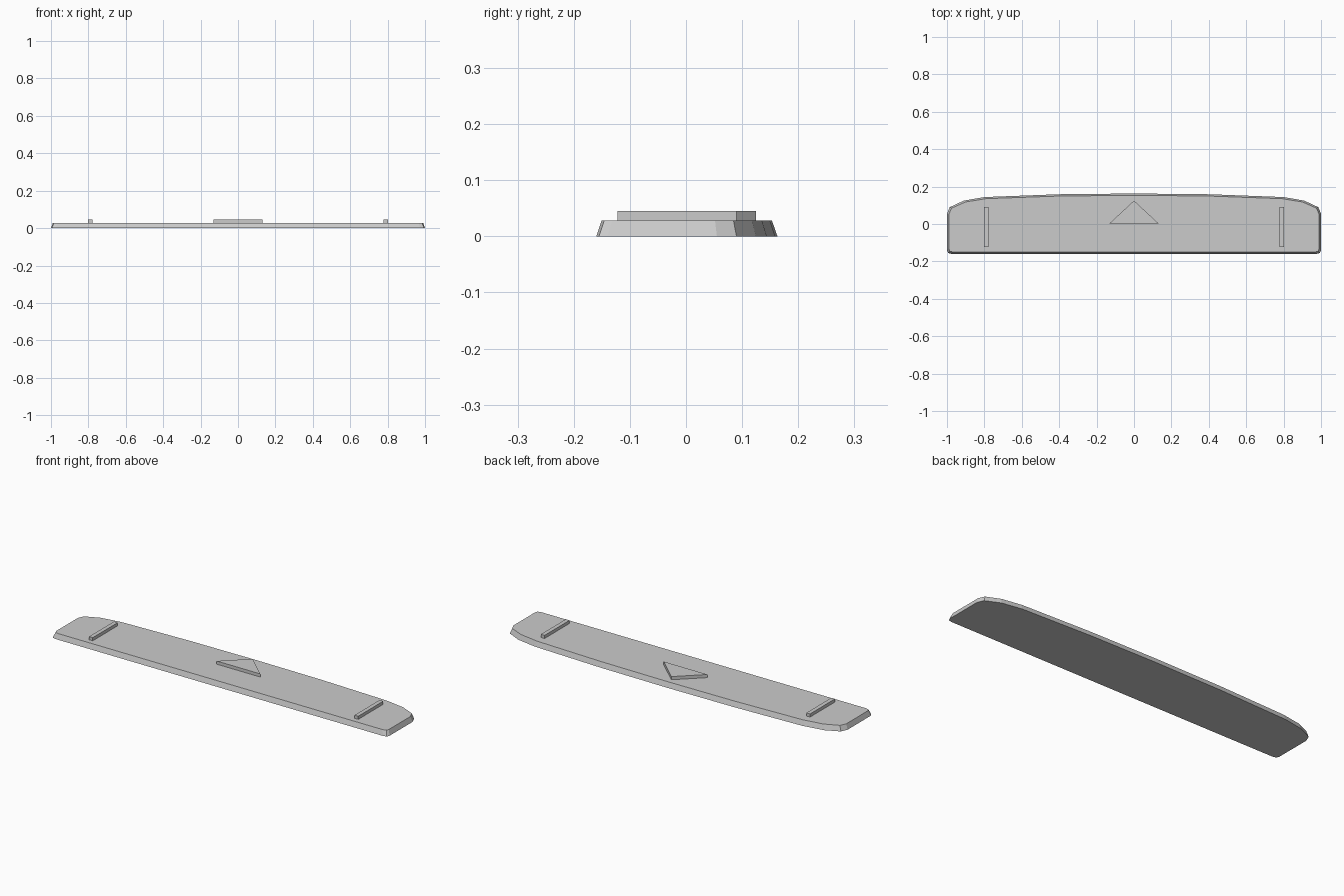
import bpy
import bmesh

cube = bpy.data.objects.get("Cube")
if cube:
    bpy.data.objects.remove(cube, do_unlink=True)

# Single flat colour
grey = bpy.data.materials.new("light_grey")
colour = (0.6, 0.6, 0.6, 1)
grey.diffuse_color = colour
grey.use_nodes = True
grey.node_tree.nodes["Principled BSDF"].inputs["Base Color"].default_value = colour


def prism(name, bottom, top, z0, z1):
    """Solid between two matching outlines listed counter-clockwise."""
    bm = bmesh.new()
    low = [bm.verts.new((x, y, z0)) for x, y in bottom]
    high = [bm.verts.new((x, y, z1)) for x, y in top]
    bm.faces.new(low[::-1])
    bm.faces.new(high)
    n = len(low)
    for i in range(n):
        j = (i + 1) % n
        bm.faces.new((low[i], low[j], high[j], high[i]))
    bmesh.ops.recalc_face_normals(bm, faces=bm.faces)
    mesh = bpy.data.meshes.new(name)
    bm.to_mesh(mesh)
    bm.free()
    mesh.materials.append(grey)
    obj = bpy.data.objects.new(name, mesh)
    bpy.context.collection.objects.link(obj)
    return obj


# Slab: straight front, bowed back, rounded rear corners, sloping rim
half = [(0.975, -0.16), (0.994, -0.155), (1.0, -0.14), (1.0, 0.055),
        (0.985, 0.09), (0.91, 0.125), (0.8, 0.144), (0.4, 0.159)]
bottom = half + [(0, 0.163)] + [(-x, y) for x, y in reversed(half)]
top = [(x * 0.99, y * 0.94) for x, y in bottom]
prism("slab", bottom, top, 0, 0.028)

# Raised bars near both ends
for side, x in (("left", 0.79), ("right", -0.79)):
    bar = [(x - 0.011, -0.122), (x + 0.011, -0.122),
           (x + 0.011, 0.09), (x - 0.011, 0.09)]
    prism(side + "_bar", bar, bar, 0.02, 0.045)

# Raised central triangle pointing to the back
triangle = [(-0.13, 0.004), (0.13, 0.004), (0, 0.125)]
prism("triangle_marker", triangle, triangle, 0.02, 0.045)
